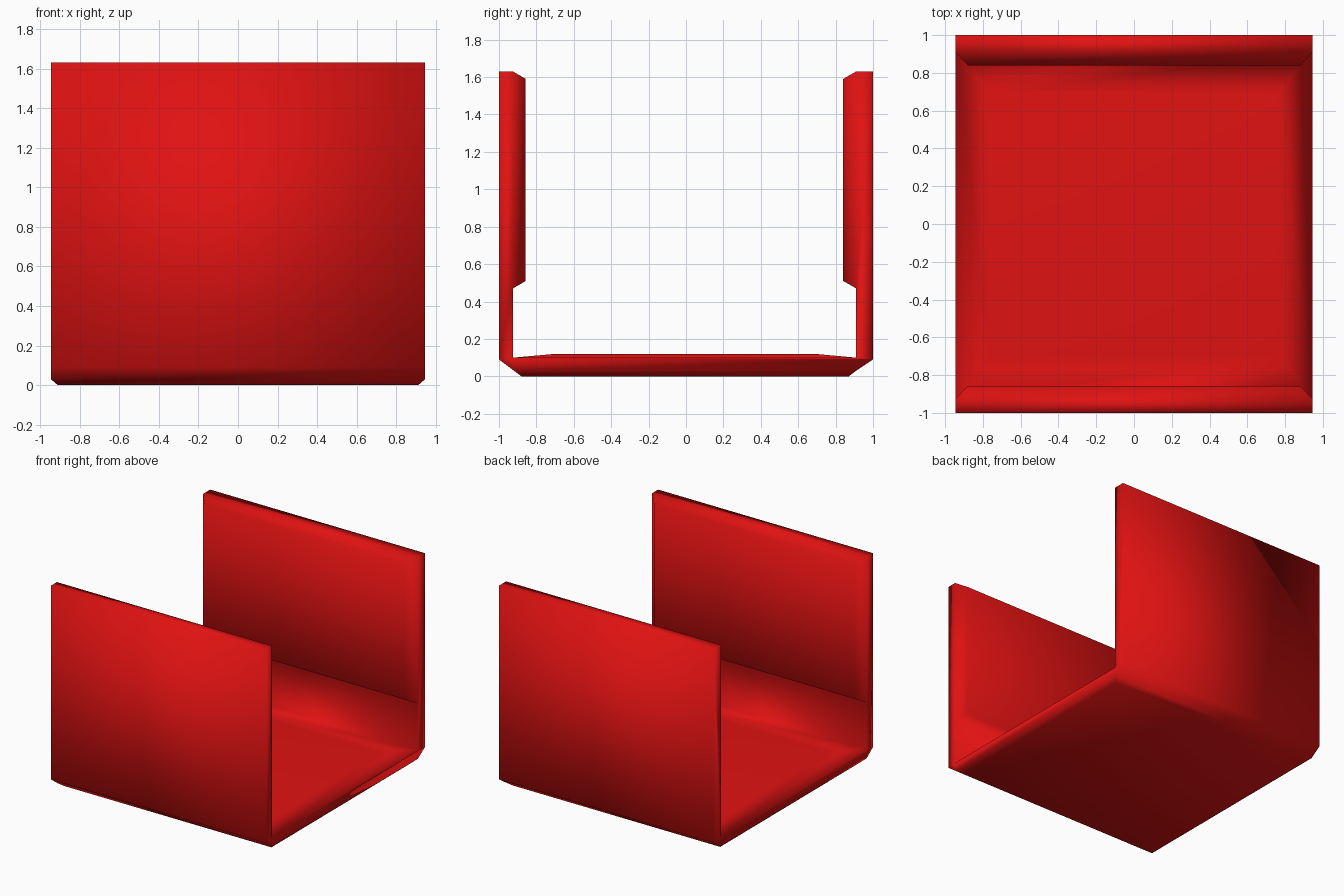
import bpy, bmesh

if "Cube" in bpy.data.objects:
    bpy.data.objects.remove(bpy.data.objects["Cube"])

HALF = 0.945  # half width along x

# U-shaped cross-section (y, z), open at the top
profile = [
    (-1.0, 1.63), (-1.0, 0.09), (-0.92, 0.03), (0.91, 0.03), (1.0, 0.09), (1.0, 1.63),
    (0.91, 1.63), (0.91, 0.47), (0.91, 0.10), (-0.925, 0.10), (-0.925, 0.47), (-0.925, 1.63),
]

bm = bmesh.new()
left = [bm.verts.new((-HALF, y, z)) for y, z in profile]
right = [bm.verts.new((HALF, y, z)) for y, z in profile]
n = len(profile)
sides = [bm.faces.new((left[i], left[(i + 1) % n], right[(i + 1) % n], right[i])) for i in range(n)]

# End caps split into front wall, floor and back wall
for ring in (left, right):
    for ids in ((0, 1, 9, 10, 11), (1, 2, 3, 4, 8, 9), (4, 5, 6, 7, 8)):
        bm.faces.new([ring[i] for i in ids])
bmesh.ops.recalc_face_normals(bm, faces=bm.faces)


def raise_panel(face, half_x, y_range, z_range):
    """Inset a face and move the new face to the given extents."""
    mid = face.calc_center_median()
    bmesh.ops.inset_individual(bm, faces=[face], thickness=0.01)
    for v in face.verts:
        v.co = (half_x if v.co.x > 0 else -half_x,
                y_range[v.co.y > mid.y], z_range[v.co.z > mid.z])


# Chamfered underside, floor pad and the two thick inner wall pads
raise_panel(sides[2], 0.91, (-0.88, 0.87), (0.0, 0.0))
raise_panel(sides[8], 0.76, (-0.70, 0.69), (0.12, 0.12))
raise_panel(sides[6], 0.88, (0.84, 0.84), (0.51, 1.59))
raise_panel(sides[10], 0.88, (-0.857, -0.857), (0.51, 1.59))

for f in bm.faces:
    f.smooth = True

mesh = bpy.data.meshes.new("channel_tray")
bm.to_mesh(mesh)
bm.free()

# Red finish
red = bpy.data.materials.new("red")
red.diffuse_color = (0.75, 0.006, 0.006, 1)
red.use_nodes = True
red.node_tree.nodes["Principled BSDF"].inputs["Base Color"].default_value = red.diffuse_color
mesh.materials.append(red)

tray = bpy.data.objects.new("channel_tray", mesh)
bpy.context.collection.objects.link(tray)
